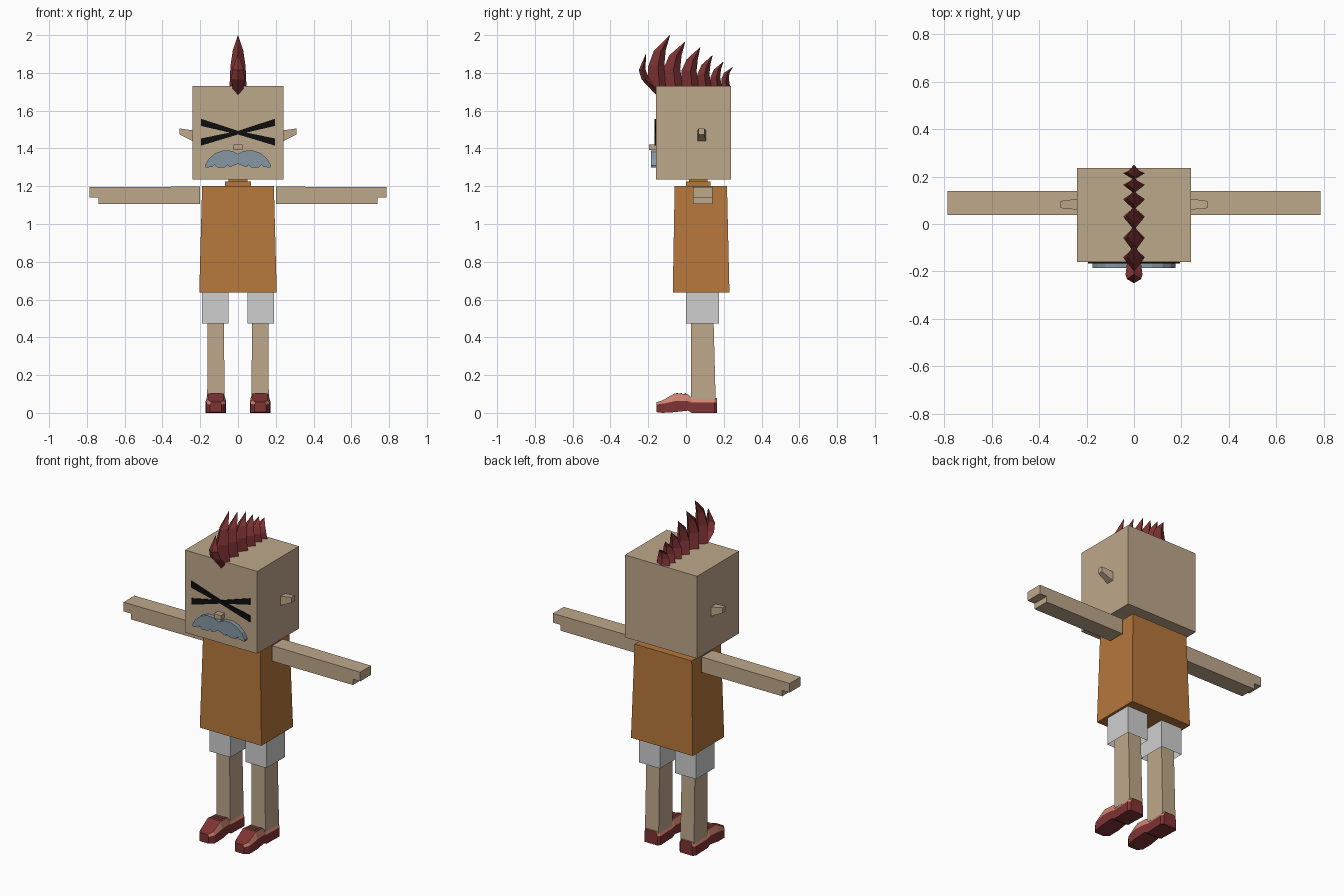
import bpy, bmesh

cube = bpy.data.objects.get("Cube")
if cube:
    bpy.data.objects.remove(cube, do_unlink=True)


def material(name, rgb):
    lin = [((c / 255 + 0.055) / 1.055) ** 2.4 for c in rgb]
    m = bpy.data.materials.new(name)
    m.use_nodes = True
    m.diffuse_color = (*lin, 1)
    bsdf = m.node_tree.nodes["Principled BSDF"]
    bsdf.inputs["Base Color"].default_value = (*lin, 1)
    bsdf.inputs["Roughness"].default_value = 0.9
    return m


skin = material("skin", (190, 168, 139))
orange = material("orange cloth", (182, 119, 60))
white = material("pale grey cloth", (207, 207, 207))
red = material("dark red", (128, 51, 52))
salmon = material("salmon trim", (206, 130, 112))
blue_grey = material("blue grey", (134, 151, 165))
black = material("black", (14, 14, 14))


def finish(name, bm, *mats):
    bmesh.ops.recalc_face_normals(bm, faces=bm.faces)
    mesh = bpy.data.meshes.new(name)
    bm.to_mesh(mesh)
    bm.free()
    for m in mats:
        mesh.materials.append(m)
    obj = bpy.data.objects.new(name, mesh)
    bpy.context.collection.objects.link(obj)
    return obj


def loft(name, rings, mats, caps=(True, True), rule=None):
    """Skin a list of equal rings; rule(segment, side) picks the material."""
    bm = bmesh.new()
    rows = [[bm.verts.new(p) for p in ring] for ring in rings]
    n = len(rows[0])
    for s, (a, b) in enumerate(zip(rows, rows[1:])):
        for i in range(n):
            j = (i + 1) % n
            f = bm.faces.new((a[i], a[j], b[j], b[i]))
            f.material_index = rule(s, i) if rule else 0
    for row, cap in zip((rows[0], rows[-1]), caps):
        if cap:
            bm.faces.new(row)
    return finish(name, bm, *mats)


def rect(x0, x1, y0, y1, z):
    return [(x0, y0, z), (x1, y0, z), (x1, y1, z), (x0, y1, z)]


def box(name, x, y, z, mat, caps=(True, True)):
    return loft(name, [rect(*x, *y, z[0]), rect(*x, *y, z[1])], [mat], caps)


def plate(name, outline, y0, y1, mat):
    """Extrude an x-z outline along y."""
    return loft(name, [[(x, y, z) for x, z in outline] for y in (y0, y1)], [mat])


# Body and head
loft("torso", [rect(-0.205, 0.205, -0.07, 0.23, 0.638),
               rect(-0.19, 0.19, -0.06, 0.217, 1.2)], [orange])
box("collar", (-0.07, 0.07), (0, 0.13), (1.19, 1.224), orange)
box("neck", (-0.05, 0.05), (0.015, 0.115), (1.2, 1.24), orange)
box("head", (-0.24, 0.24), (-0.16, 0.237), (1.235, 1.73), skin)

# Face
box("nose", (-0.023, 0.023), (-0.195, -0.155), (1.392, 1.42), skin)
half = [(0.03, 1.387), (0.075, 1.39), (0.12, 1.375), (0.155, 1.345), (0.175, 1.31),
        (0.17, 1.298), (0.135, 1.303), (0.125, 1.314), (0.11, 1.298), (0.07, 1.3),
        (0.055, 1.312), (0.045, 1.3), (0.02, 1.31)]
moustache = [(0, 1.37)] + half + [(0, 1.318)] + [(-x, z) for x, z in reversed(half)]
plate("moustache", moustache, -0.185, -0.158, blue_grey)
for side, label in ((1, "left"), (-1, "right")):
    stroke = [(-0.195, 1.557), (0, 1.493), (0.195, 1.453),
              (0.195, 1.415), (0, 1.474), (-0.195, 1.519)]
    y = -0.166 - 0.001 * side
    plate(f"{label}_eye_stroke", [(x * side, z) for x, z in stroke], y, -0.159, black)


def spike(name, y0, depth, tip_y, tip_z):
    """Blade of hair with a diamond section, curving back to a point."""
    h = tip_z - 1.725
    levels = [(0, 0, 1, 0.045), (0.4, 0.0, 0.85, 0.04), (0.7, 0.3, 0.92, 0.028)]
    rings = []
    for t, front, back, w in levels:
        f, b, z = y0 + front * depth, y0 + back * depth, 1.725 + t * h
        m = f + 0.6 * (b - f)
        rings.append([(0, f, z), (w, m, z), (0, b, z), (-w, m, z)])
    e = 0.001
    rings.append([(0, tip_y - e, tip_z), (e, tip_y, tip_z),
                  (0, tip_y + e, tip_z), (-e, tip_y, tip_z)])
    loft(name, rings, [red])


# Crest of hair
for i, s in enumerate([(-0.2, 0.1, -0.085, 2.0), (-0.12, 0.105, -0.005, 1.965),
                       (-0.025, 0.095, 0.075, 1.935), (0.06, 0.075, 0.14, 1.893),
                       (0.13, 0.06, 0.197, 1.858), (0.187, 0.047, 0.249, 1.832)]):
    spike(f"hair_spike_{i + 1}", *s)
curl = [(-0.16, 1.685, -0.15, 1.735, 0.028), (-0.235, 1.765, -0.195, 1.77, 0.036),
        (-0.25, 1.815, -0.215, 1.82, 0.03), (-0.213, 1.9, -0.211, 1.9, 0.002)]
loft("hair_front_curl", [[(0, f, zf), (w, (f + b) / 2, (zf + zb) / 2), (0, b, zb),
                          (-w, (f + b) / 2, (zf + zb) / 2)]
                         for f, zf, b, zb, w in curl], [red])

# Shoe stations: y, sole z, band z, top z, half width
SHOE = [(-0.155, 0.004, 0.044, 0.057, 0.03), (-0.125, 0, 0.048, 0.066, 0.05),
        (-0.06, 0.004, 0.062, 0.103, 0.054), (0.01, 0.012, 0.062, 0.1, 0.05),
        (0.03, 0, 0.055, 0.08, 0.05), (0.15, 0, 0.055, 0.08, 0.054),
        (0.165, 0, 0.055, 0.08, 0.042)]


def shoe_colour(segment, side):
    if side in (1, 3):
        return 1
    return 1 if side == 2 and segment > 2 else 0


# Limbs, mirrored
for s, label in ((1, "left"), (-1, "right")):
    loft(f"{label}_ear", [
        [(s * 0.235, y, z) for y, z in ((0.06, 1.437), (0.107, 1.437), (0.107, 1.495), (0.06, 1.495))],
        [(s * 0.31, y, z) for y, z in ((0.067, 1.474), (0.097, 1.474), (0.097, 1.506), (0.067, 1.506))],
    ], [skin])

    # Arm with a stepped fingertip, extruded along y
    arm = [(0.2, 1.105), (0.738, 1.105), (0.738, 1.14), (0.787, 1.14),
           (0.787, 1.195), (0.2, 1.198)]
    plate(f"{label}_arm", [(s * x, z) for x, z in arm], 0.037, 0.14, skin)

    def across(a, b):
        return sorted((s * a, s * b))

    box(f"{label}_shorts_leg", across(0.05, 0.19), (0, 0.175), (0.473, 0.64),
        white, (False, False))
    x0, x1 = across(0.072, 0.163)
    loft(f"{label}_leg", [rect(x0, x1, 0.027, 0.157, 0.07),
                          rect(x0 + 0.002, x1 - 0.002, 0.025, 0.143, 0.6)], [skin])

    cx = s * 0.117
    rings = []
    for y, zb, zm, zt, w in SHOE:
        t = 0.78 * w
        rings.append([(cx - w, y, zb), (cx - w, y, zm), (cx - t, y, zt),
                      (cx + t, y, zt), (cx + w, y, zm), (cx + w, y, zb)])
    # Ring sides: lower wall, band, top, band, lower wall, sole
    loft(f"{label}_shoe", rings, [red, salmon], rule=shoe_colour)
    for k, y in enumerate((-0.052, -0.03, -0.008)):
        box(f"{label}_lace_{k + 1}", (cx - 0.028, cx + 0.028), (y, y + 0.009),
            (0.1, 0.106), salmon)
